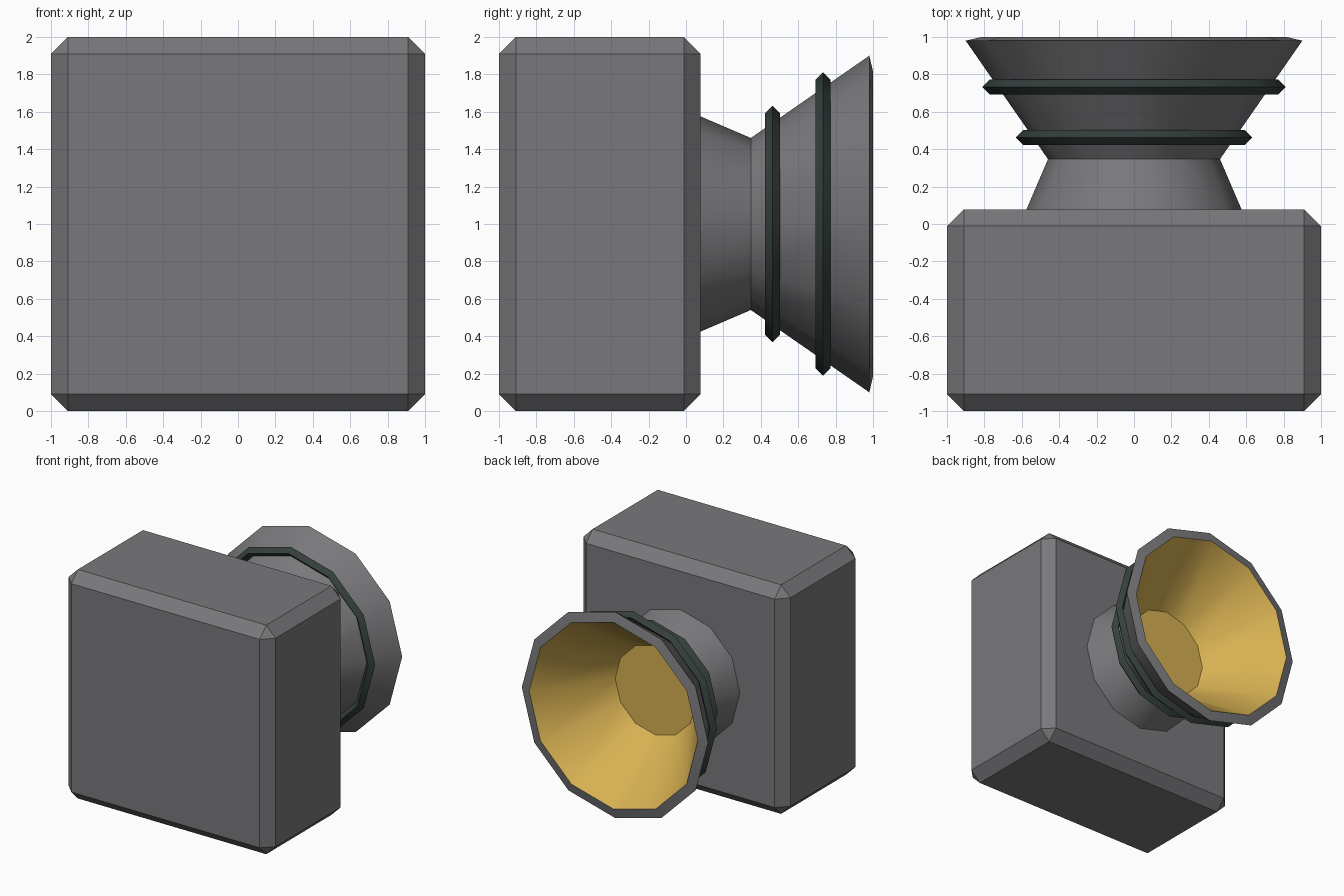
import bpy, bmesh, math
from mathutils import Matrix

if "Cube" in bpy.data.objects:
    bpy.data.objects.remove(bpy.data.objects["Cube"])

SIDES = 12
AXIS_Z = 1.0  # height of the horn axis


def material(name, rgb):
    m = bpy.data.materials.new(name)
    m.diffuse_color = (*rgb, 1)
    m.use_nodes = True
    m.node_tree.nodes["Principled BSDF"].inputs["Base Color"].default_value = m.diffuse_color
    return m


grey = material("housing grey", (0.19, 0.19, 0.20))
dark = material("dark ring", (0.035, 0.05, 0.046))
gold = material("gold interior", (0.68, 0.44, 0.085))


def finish(bm, name, mats, smooth=None):
    me = bpy.data.meshes.new(name)
    bm.to_mesh(me)
    bm.free()
    ob = bpy.data.objects.new(name, me)
    bpy.context.collection.objects.link(ob)
    for m in mats:
        me.materials.append(m)
    if smooth:
        bpy.ops.object.select_all(action='DESELECT')
        ob.select_set(True)
        bpy.context.view_layer.objects.active = ob
        bpy.ops.object.shade_smooth_by_angle(angle=math.radians(smooth))
    return ob


def lathe(bm, profile, closed=False, mat_rule=lambda i: 0):
    """Revolve (y, radius) points about the horn axis."""
    rings = []
    for y, r in profile:
        rings.append([bm.verts.new((r * math.cos(a), y, AXIS_Z + r * math.sin(a)))
                      for a in (2 * math.pi * k / SIDES for k in range(SIDES))])
    n = len(rings)
    for i in range(n if closed else n - 1):
        a, b = rings[i], rings[(i + 1) % n]
        for k in range(SIDES):
            j = (k + 1) % SIDES
            f = bm.faces.new((a[k], a[j], b[j], b[k]))
            f.material_index = mat_rule(i)
    return rings


# Chamfered housing block
bm = bmesh.new()
bmesh.ops.create_cube(bm, size=1, matrix=Matrix.Translation((0, -0.461, 1))
                      @ Matrix.Diagonal((2, 1.078, 2, 1)))
bmesh.ops.bevel(bm, geom=bm.edges[:], offset=0.09, segments=1, affect='EDGES')
finish(bm, "housing", [grey])

# Horn: neck, flare, rim, then gold inner cone closed by a gold disc
bm = bmesh.new()
rings = lathe(bm, [(0.06, 0.583), (0.347, 0.46), (0.98, 0.90), (1.0, 0.815), (0.42, 0.39)],
              mat_rule=lambda i: 1 if i == 3 else 0)
bm.faces.new(rings[-1]).material_index = 1
bm.faces.new(rings[0])
bmesh.ops.recalc_face_normals(bm, faces=bm.faces[:])
finish(bm, "horn", [grey, gold], smooth=32)

# Diamond-section rings round the flare
for name, y, r in (("inner_ring", 0.463, 0.592), ("outer_ring", 0.732, 0.772)):
    bm = bmesh.new()
    d = 0.04
    lathe(bm, [(y - d, r), (y, r + d), (y + d, r), (y, r - d)], closed=True)
    bmesh.ops.recalc_face_normals(bm, faces=bm.faces[:])
    finish(bm, name, [dark], smooth=32)
